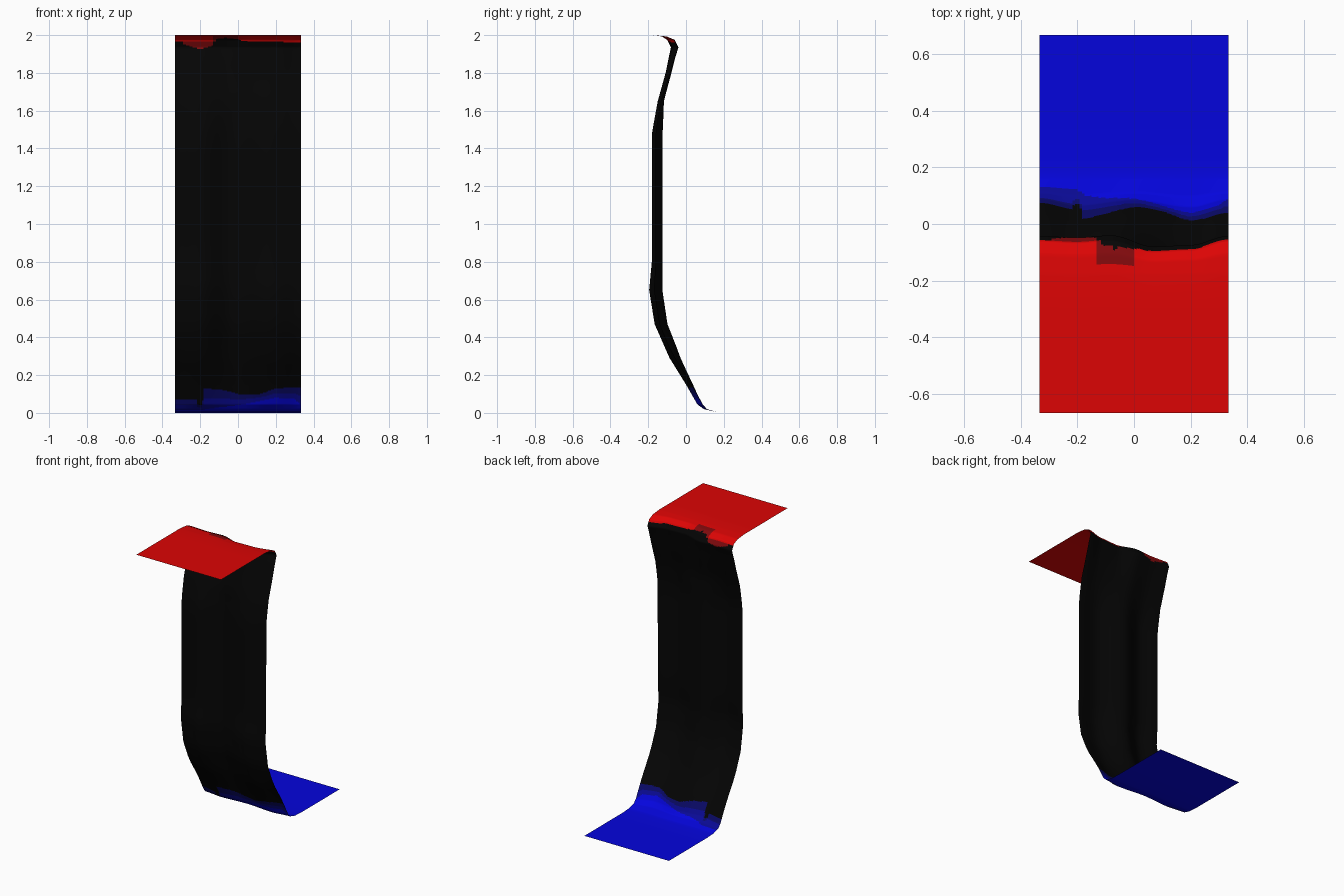
import bpy
import bmesh

cube = bpy.data.objects.get("Cube")
if cube:
    bpy.data.objects.remove(cube)


def material(name, rgb):
    mat = bpy.data.materials.new(name)
    mat.use_nodes = True
    mat.diffuse_color = (*rgb, 1)
    mat.node_tree.nodes["Principled BSDF"].inputs["Base Color"].default_value = (*rgb, 1)
    return mat


def curve(points, x, smooth=False):
    """Value at x, joined by straight or eased spans."""
    for (x0, a), (x1, b) in zip(points, points[1:]):
        if x <= x1:
            t = max(0, x - x0) / (x1 - x0)
            if smooth:
                t = t * t * (3 - 2 * t)
            return a + (b - a) * t
    return points[-1][1]


RED, DARK_RED, BLACK, BLUE, NAVY, DARK_NAVY = range(6)
palette = [
    material("red", (0.72, 0.0015, 0.0015)),
    material("dark_red", (0.22, 0.003, 0.004)),
    material("black", (0.0015, 0.0015, 0.0015)),
    material("blue", (0.0015, 0.0015, 0.72)),
    material("navy", (0.003, 0.003, 0.3)),
    material("dark_navy", (0.003, 0.003, 0.14)),
]

HALF_WIDTH, HALF_LENGTH, COLUMNS = 0.333, 0.667, 80

# Side profile from the top ledge to the floor: y, z, ripple depth, steps to the next point
profile = [
    (-HALF_LENGTH, 2, 0, 4), (-0.18, 2, 0, 6), (-0.115, 1.993, 0.012, 8),
    (-0.08, 1.975, 0.02, 8), (-0.06, 1.935, 0.02, 6), (-0.075, 1.88, 0.019, 2),
    (-0.093, 1.8, 0.018, 3), (-0.133, 1.65, 0.018, 3), (-0.152, 1.48, 0.028, 6),
    (-0.153, 0.8, 0.028, 3), (-0.16, 0.65, 0.035, 3), (-0.132, 0.47, 0.034, 3),
    (-0.057, 0.29, 0.03, 4), (0.02, 0.15, 0.02, 20), (0.074, 0.045, 0.014, 6),
    (0.103, 0.02, 0.008, 8), (0.165, 0.004, 0, 3), (0.24, 0, 0, 4),
    (HALF_LENGTH, 0, 0, 0),
]

# Ripple across the width at the crown, along the wall and at the foot
crown = [(-0.333, 0.9), (-0.2, 0.6), (-0.08, 1), (0.07, -1), (0.2, -0.7), (0.333, 0.9)]
wall = [(-0.333, -0.2), (-0.2, -1), (-0.03, 1), (0.18, -1), (0.333, -0.2)]
foot = [(-0.333, 1), (-0.2, -0.6), (0, 0.8), (0.2, -1), (0.333, 0.9)]
crown_share = [(1.55, 0), (1.93, 1)]
foot_share = [(0.05, 1), (0.35, 0)]

# Heights of the paint edges across the width
red_edge = [(-0.333, 1.965), (-0.12, 1.965), (-0.11, 1.983), (0, 1.98), (0.03, 1.968), (0.333, 1.96)]
navy_edge = [(-0.333, 0.07), (-0.22, 0.07), (-0.21, 0.04), (-0.19, 0.04), (-0.18, 0.13),
             (-0.07, 0.12), (0, 0.1), (0.12, 0.1), (0.2, 0.13), (0.333, 0.135)]
blue_edge = [(-0.333, 0.015), (-0.2, 0.015), (-0.1, 0.03), (0, 0.04), (0.1, 0.06),
             (0.2, 0.08), (0.3, 0.075), (0.333, 0.04)]


def paint(x, y, z):
    if z > 1:
        if -0.13 < x < 0 and y > -0.145:
            notch = abs(x + 0.067) < 0.01 and y > -0.09
            return BLACK if notch or z < curve(red_edge, x) else DARK_RED
        if z > curve(red_edge, x):
            return RED
        return DARK_RED if -0.29 < x < -0.11 and z > 1.925 + abs(x + 0.2) * 0.3 else BLACK
    top, low = curve(navy_edge, x), curve(blue_edge, x)
    if z < low:
        return BLUE
    if z < (top + low) / 2:
        return NAVY
    return DARK_NAVY if z < top else BLACK


def ripple(x, z):
    c, f = curve(crown_share, z), curve(foot_share, z)
    return (c * curve(crown, x, True) + f * curve(foot, x, True)
            + (1 - c - f) * curve(wall, x, True))


# Folded sheet
rows = []
for (y0, z0, d0, steps), (y1, z1, d1, _) in zip(profile, profile[1:]):
    for i in range(steps):
        t = i / steps
        rows.append((y0 + (y1 - y0) * t, z0 + (z1 - z0) * t, d0 + (d1 - d0) * t))
rows.append(profile[-1][:3])

bm = bmesh.new()
grid = []
for y, z, depth in rows:
    line = []
    for c in range(COLUMNS + 1):
        x = HALF_WIDTH * (2 * c / COLUMNS - 1)
        line.append(bm.verts.new((x, y + depth * ripple(x, z), z)))
    grid.append(line)

for upper, lower in zip(grid, grid[1:]):
    for c in range(COLUMNS):
        # Corner order keeps the ledge facing up
        face = bm.faces.new((upper[c], upper[c + 1], lower[c + 1], lower[c]))
        face.material_index = paint(*face.calc_center_median())
        face.smooth = True

mesh = bpy.data.meshes.new("folded_sheet")
bm.to_mesh(mesh)
bm.free()
for mat in palette:
    mesh.materials.append(mat)
sheet = bpy.data.objects.new("folded_sheet", mesh)
bpy.context.collection.objects.link(sheet)
